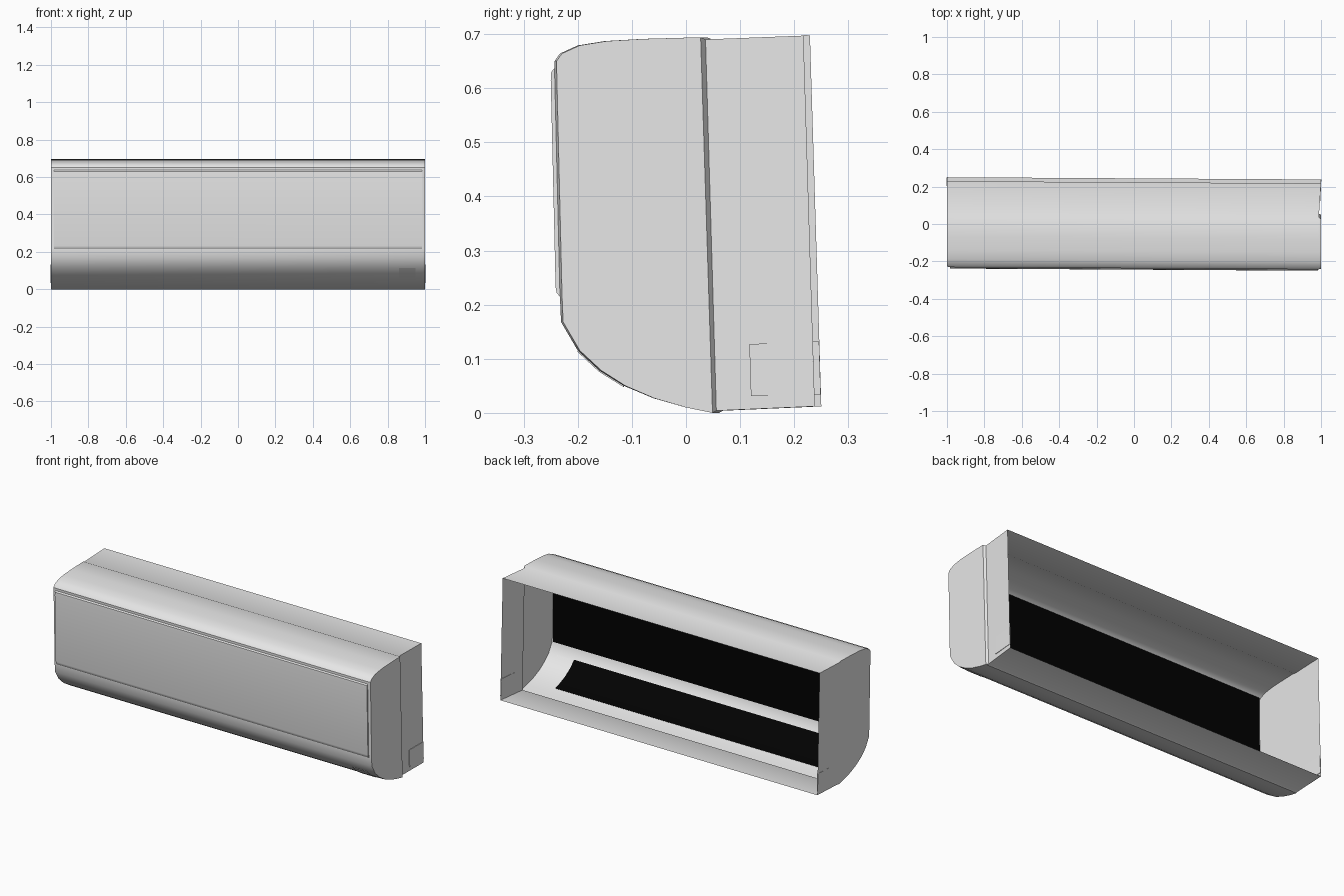
import bpy, bmesh
from mathutils import Vector

if "Cube" in bpy.data.objects:
    bpy.data.objects.remove(bpy.data.objects["Cube"])


def material(name, v):
    m = bpy.data.materials.new(name)
    m.diffuse_color = (v, v, v, 1)
    m.use_nodes = True
    m.node_tree.nodes["Principled BSDF"].inputs["Base Color"].default_value = m.diffuse_color
    return m


WHITE = material("white plastic", 0.8)
BLACK = material("black inside", 0.0005)


def place(x, y, z):
    # the whole unit is turned very slightly about z
    return Vector((x, y + 0.006 - 0.006 * x, z))


def finish(name, bm, mat, angle=0.6):
    bmesh.ops.recalc_face_normals(bm, faces=bm.faces)
    me = bpy.data.meshes.new(name)
    bm.to_mesh(me)
    bm.free()
    ob = bpy.data.objects.new(name, me)
    bpy.context.collection.objects.link(ob)
    me.materials.append(mat)
    bpy.ops.object.select_all(action='DESELECT')
    ob.select_set(True)
    bpy.context.view_layer.objects.active = ob
    bpy.ops.object.shade_smooth_by_angle(angle=angle)
    return ob


def prism(name, poly, x0, x1, mat):
    """Closed bar with a (y, z) outline running along x."""
    bm = bmesh.new()
    a, b = [[bm.verts.new(place(x, y, z)) for y, z in poly] for x in (x0, x1)]
    bm.faces.new(a)
    bm.faces.new(b)
    for i in range(len(poly)):
        j = (i + 1) % len(poly)
        bm.faces.new((a[i], a[j], b[j], b[i]))
    return finish(name, bm, mat)


def shift(points, dy, dz):
    return [(y + dy, z + dz) for y, z in points]


# Casing: side outline from the back bottom edge round the front to the back top
profile = [(0.238, 0.012), (0.056, 0.004), (0.049, 0.0), (0.0, 0.01),
           (-0.06, 0.027), (-0.115, 0.05), (-0.16, 0.078), (-0.2, 0.115),
           (-0.231, 0.168), (-0.233, 0.215), (-0.243, 0.635), (-0.243, 0.65),
           (-0.233, 0.664), (-0.2, 0.679), (-0.15, 0.687), (-0.08, 0.691),
           (0.027, 0.694), (0.036, 0.690), (0.217, 0.697)]
n = len(profile)
stations = [-1, -0.985, 0.985, 1]

bm = bmesh.new()
rings = []
for x in stations:
    ring = []
    for i, (y, z) in enumerate(profile):
        px = x
        if abs(x) == 1 and 2 < i < n - 3:      # softened end edge
            y += 0.004 * min(1, max(0, -y / 0.15))
        if x == 1 and i in (1, n - 2):         # recessed seam on the right end
            px = 0.988
        ring.append(bm.verts.new(place(px, y, z)))
    rings.append(ring)
for a, b in zip(rings, rings[1:]):
    for i in range(n - 1):
        bm.faces.new((a[i], a[i + 1], b[i + 1], b[i]))
# end walls
for r in (rings[0], rings[-1]):
    bm.faces.new(r[2:n - 2])
    bm.faces.new((r[1], r[2], r[n - 3], r[n - 2]))
    bm.faces.new((r[0], r[1], r[n - 2], r[n - 1]))
finish("casing", bm, WHITE)

# Front panel standing slightly proud of the casing
prism("front_panel",
      [(-0.232, 0.213), (-0.239, 0.222), (-0.241, 0.232), (-0.25, 0.615),
       (-0.249, 0.63), (-0.242, 0.638)], -0.985, 0.985, WHITE)

# Black back of the front panel, seen from inside
prism("panel_back", [(-0.2265, 0.168), (-0.2285, 0.18), (-0.2305, 0.215),
                     (-0.2305, 0.664), (-0.2275, 0.664), (-0.2265, 0.215)],
      -0.994, 0.994, BLACK)

# Black back of the air outlet flap, following the lower curve
curve = [(-0.03, 0.0185), (-0.06, 0.027), (-0.115, 0.05), (-0.16, 0.078), (-0.2, 0.115)]
prism("outlet_flap_back",
      shift(curve, 0.0015, 0.002) + shift(curve[::-1], 0.003, 0.004),
      -0.99, 0.84, BLACK)

# Display window beside the flap
low = curve[2:]
prism("display_window", low + shift(low[::-1], -0.001, -0.002), 0.86, 0.95, WHITE)

# Pipe knock-out covers on both ends
for side, s in (("left", -1), ("right", 1)):
    bm = bmesh.new()
    inner = 0.994 if s > 0 else 0.999
    quad = [(0.117, 0.127, inner), (0.234, 0.132, 1.0),
            (0.237, 0.034, 1.0), (0.12, 0.031, inner)]
    lo = [bm.verts.new(place(s * (x - 0.003), y, z)) for y, z, x in quad]
    hi = [bm.verts.new(place(s * (x + 0.0015), y, z)) for y, z, x in quad]
    bm.faces.new(lo)
    bm.faces.new(hi)
    for i in range(4):
        j = (i + 1) % 4
        bm.faces.new((lo[i], lo[j], hi[j], hi[i]))
    finish("pipe_cover_" + side, bm, WHITE)
